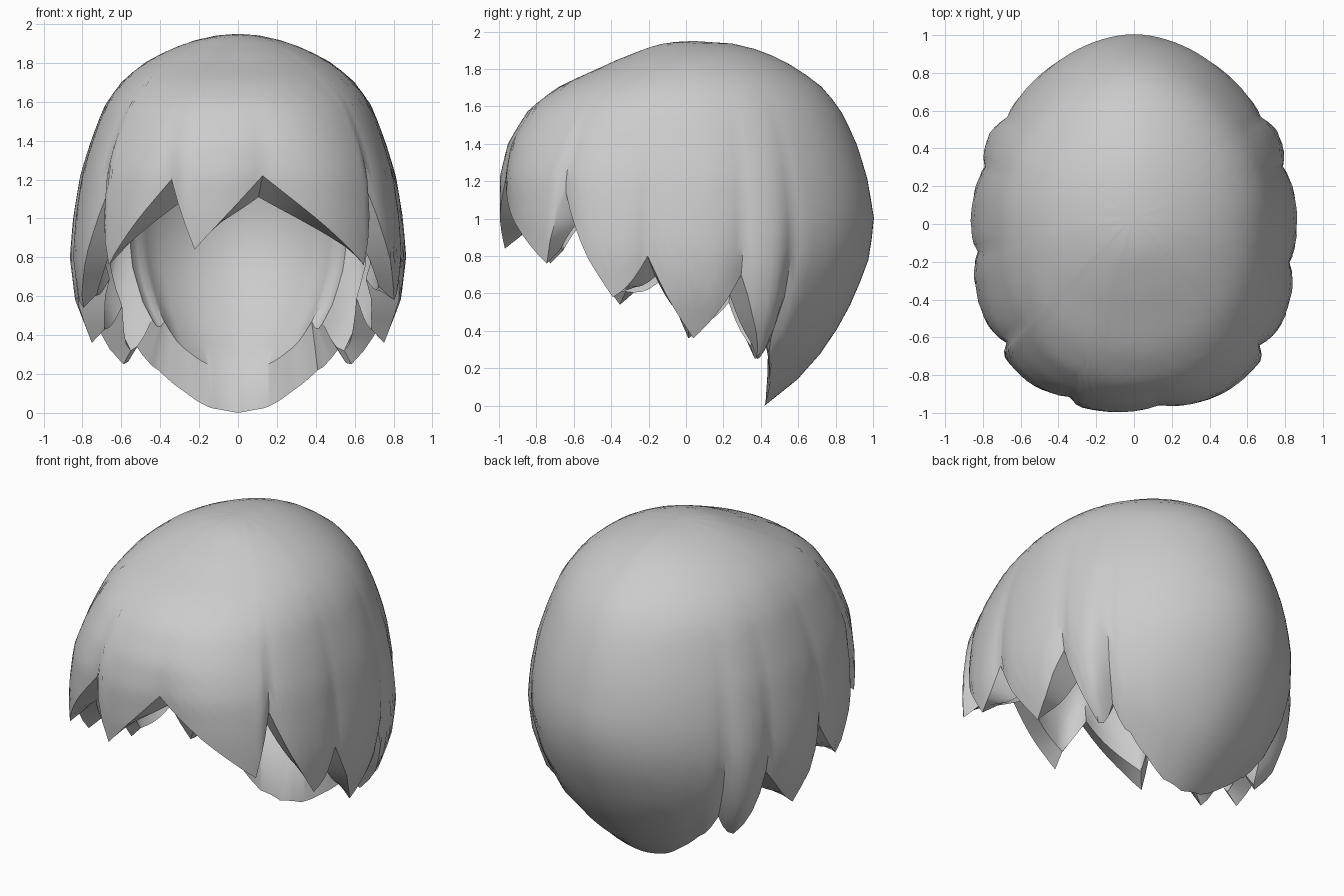
import bpy, bmesh, math

if "Cube" in bpy.data.objects:
    bpy.data.objects.remove(bpy.data.objects["Cube"])

TOP = 1.95
# Height, half width, front depth, back depth of the head of hair
PROFILE = [(1.95, 0, 0, 0), (1.935, .14, .16, .22), (1.885, .31, .30, .40), (1.8, .48, .49, .57),
           (1.7, .60, .70, .71), (1.58, .685, .85, .81), (1.4, .755, .955, .90),
           (1.22, .81, .995, .96), (1.0, .845, .99, 1.0), (.8, .86, .965, .98),
           (.58, .83, .93, .90), (.36, .74, .85, .78), (.2, .57, .70, .66),
           (.05, .42, .60, .50), (0, .38, .50, .42)]
# Hem: azimuth in degrees, height, kind
# (n notch, t strand tip, s flared rear tip, e lobe edge, p lobe shoulder, b back lobe)
HEM = [(-170, .80, 'n'), (-156, .54, 't'), (-137, 1.12, 'n'), (-132.5, .76, 't'),
       (-110.5, 1.20, 'n'), (-103, .84, 't'), (-82.5, 1.22, 'n'), (-49, .76, 't'),
       (-44, 1.14, 'n'), (-26, .58, 't'), (-14, .80, 'n'), (3, .36, 't'), (21, .70, 'n'),
       (33, .25, 's'), (40, .36, 'e'), (48, .22, 'p'), (57, .12, 'b'), (72, .025, 'b'),
       (90, 0, 'b'), (108, .025, 'b'), (123, .12, 'b'), (132, .22, 'p'), (140, .38, 'e'),
       (148, .25, 's'), (159, .66, 'n'), (179, .36, 't'), (190, .80, 'n')]
# Kind: radial relief, lift of the inner hem, wall thickness
KIND = {'n': (-.03, -.11, .13), 't': (.012, .07, .07), 's': (.06, .07, .09),
        'e': (-.04, .10, .16), 'p': (-.01, .25, .20), 'b': (0, .22, .19)}


def lerp(a, b, t):
    return a + (b - a) * t


def size_at(z):
    u = math.sqrt(max(0, TOP - z))
    for p, q in zip(PROFILE, PROFILE[1:]):
        if z >= q[0] - 1e-9:
            u0, u1 = math.sqrt(TOP - p[0]), math.sqrt(TOP - q[0])
            t = (u - u0) / (u1 - u0)
            return [lerp(p[i], q[i], t) for i in (1, 2, 3)]
    return PROFILE[-1][1:]


def radius(ang, z):
    w, front, back = size_at(z)
    if w < 1e-6:
        return 0
    c, s = math.cos(ang), math.sin(ang)
    n = 2 + .5 * min(1, (TOP - z) / .7) if s < 0 else 2 - .12 * s
    d = front if s < 0 else back
    return (abs(c / w) ** n + abs(s / d) ** n) ** (-1 / n)


# Columns around the head, denser than the hem points
columns = []
for p, q in zip(HEM, HEM[1:]):
    n = max(3, round((q[0] - p[0]) / 2.6))
    lobe = p[2] in 'bp' and q[2] in 'bp'
    side = min(p[1], q[1]) < .6 and not lobe
    for i in range(n):
        t = i / n
        arc = math.sin(math.pi * t)
        k = [lerp(a, b, t) for a, b in zip(KIND[p[2]], KIND[q[2]])]
        height = lerp(p[1], q[1], t) - arc * (.012 if lobe and p[1] + q[1] > .05 else
                                              .035 if side else 0)
        columns.append((math.radians(lerp(p[0], q[0], t)), max(0, height),
                        k[0] + (0 if lobe else .012 * arc), k[1], k[2]))

ROWS = 22
bm = bmesh.new()


def shell(inner):
    rings = []
    for r in range(1, ROWS + 1):
        s = r / ROWS
        ring = []
        for ang, hem, relief, lift, wall in columns:
            end = hem + lift if inner else hem
            z = TOP - (TOP - end) * s ** 1.6
            rad = radius(ang, z) + relief * s ** 4
            if inner:
                rad = max(.02, rad * .97 - lerp(.10, wall, s ** 4) * min(1, s * 3))
                z -= .10 * (1 - s ** 3)
            y = rad * math.sin(ang) + .04 * (1 - s) ** 2
            ring.append(bm.verts.new((rad * math.cos(ang), y, z)))
        rings.append(ring)
    cap = bm.verts.new((0, .04, TOP - (.1 if inner else 0)))
    n = len(columns)
    for i in range(n):
        bm.faces.new((cap, rings[0][i], rings[0][(i + 1) % n]))
    for a, b in zip(rings, rings[1:]):
        bridge(a, b)
    return rings[-1]


def bridge(a, b):
    n = len(a)
    for i in range(n):
        j = (i + 1) % n
        bm.faces.new((a[i], b[i], b[j], a[j]))


# Outer hair, inner lining and the rim joining them along the hem
outer_hem = shell(False)
inner_hem = shell(True)
bridge(outer_hem, inner_hem)
bmesh.ops.recalc_face_normals(bm, faces=bm.faces)

mesh = bpy.data.meshes.new("hair")
bm.to_mesh(mesh)
bm.free()
hair = bpy.data.objects.new("hair", mesh)
bpy.context.collection.objects.link(hair)
bpy.context.view_layer.objects.active = hair
hair.select_set(True)
bpy.ops.object.shade_smooth_by_angle(angle=math.radians(40))
